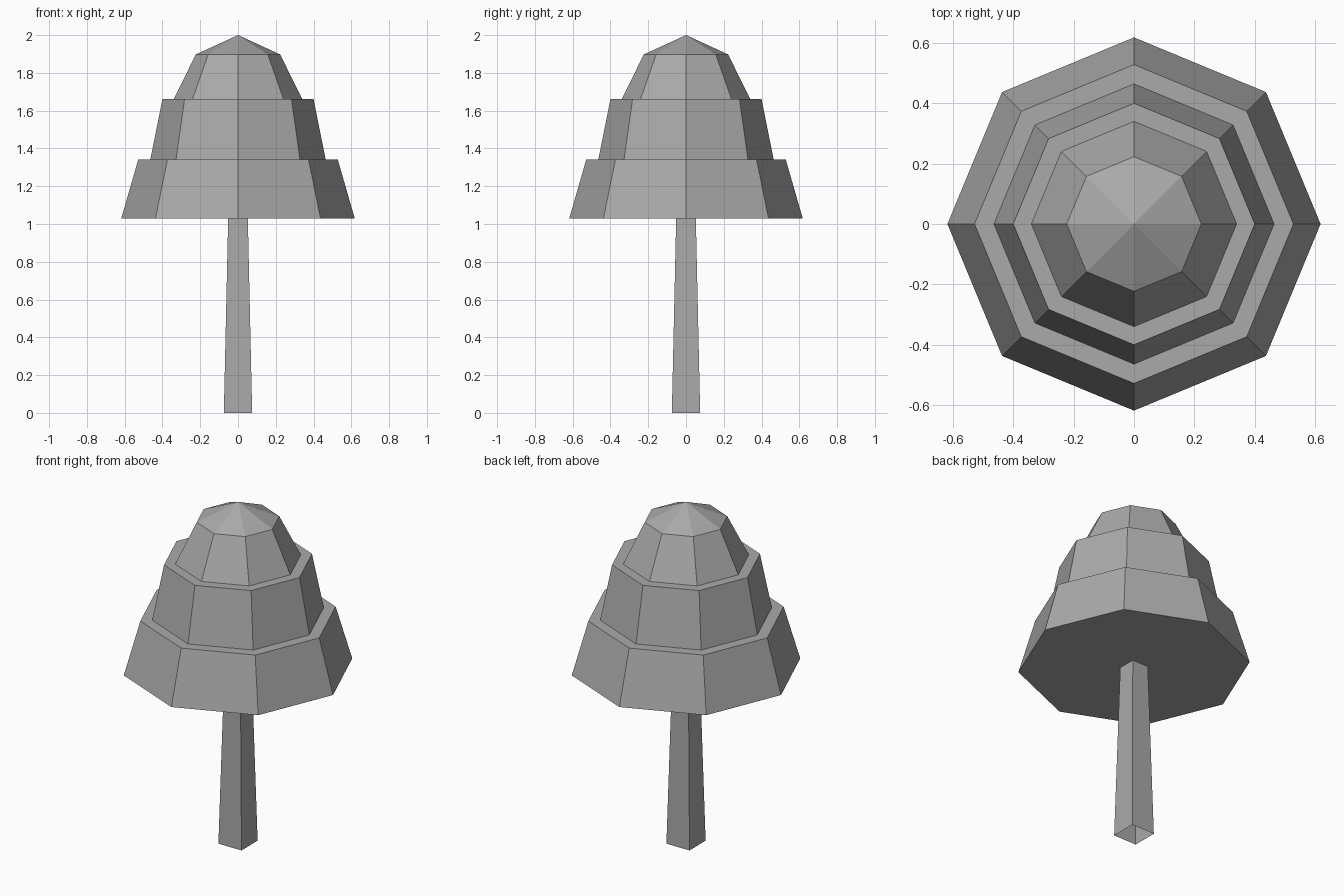
import bpy, bmesh
from math import cos, sin, tau

if "Cube" in bpy.data.objects:
    bpy.data.objects.remove(bpy.data.objects["Cube"])

# Shared dark grey
grey = bpy.data.materials.new("dark_grey")
grey.diffuse_color = (0.4, 0.4, 0.4, 1)
grey.use_nodes = True
grey.node_tree.nodes["Principled BSDF"].inputs["Base Color"].default_value = grey.diffuse_color


def lathe(name, profile, sides, phase=0.0, cap_bottom=False, apex=None):
    """Stack polygon rings given as (radius, z), optionally closed below and pointed on top."""
    bm = bmesh.new()
    rings = [[bm.verts.new((r * cos(tau * i / sides + phase),
                            r * sin(tau * i / sides + phase), z))
              for i in range(sides)] for r, z in profile]
    for low, high in zip(rings, rings[1:]):
        for i in range(sides):
            j = (i + 1) % sides
            bm.faces.new((low[i], low[j], high[j], high[i]))
    if cap_bottom:
        bm.faces.new(rings[0][::-1])
    if apex is not None:
        tip = bm.verts.new((0, 0, apex))
        for i in range(sides):
            bm.faces.new((rings[-1][i], rings[-1][(i + 1) % sides], tip))
    mesh = bpy.data.meshes.new(name)
    bm.to_mesh(mesh)
    bm.free()
    mesh.materials.append(grey)
    obj = bpy.data.objects.new(name, mesh)
    bpy.context.collection.objects.link(obj)
    return obj


# Tapered square trunk, open at the foot
ROOT2 = 2 ** 0.5
lathe("trunk", [(0.075 * ROOT2, 0.0), (0.052 * ROOT2, 1.032)], 4, phase=tau / 8)

# Three-tiered octagonal foliage with ledges and a shallow pointed top
lathe("foliage", [(0.618, 1.03), (0.528, 1.342),
                  (0.464, 1.342), (0.40, 1.662),
                  (0.34, 1.662), (0.223, 1.898)],
      8, cap_bottom=True, apex=2.0)
